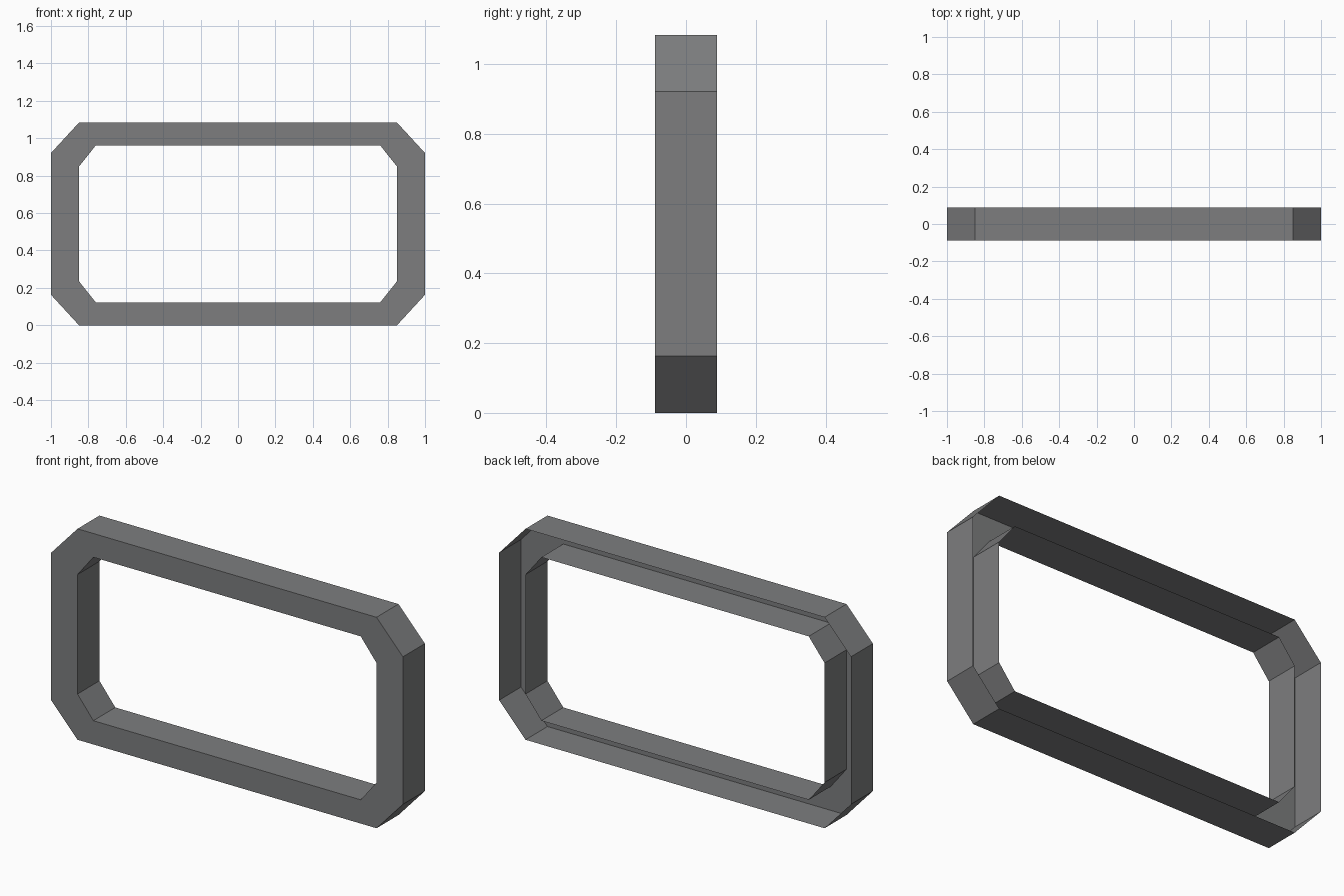
import bpy
import bmesh

cube = bpy.data.objects.get("Cube")
if cube:
    bpy.data.objects.remove(cube, do_unlink=True)

HEIGHT = 1.084
DEPTH = 0.178

grey = bpy.data.materials.new("mid_grey")
grey.use_nodes = True
color = (0.205, 0.208, 0.212, 1)
grey.diffuse_color = color
grey.node_tree.nodes["Principled BSDF"].inputs["Base Color"].default_value = color


def octagon(half_w, half_h, cut_x, cut_z):
    """Rectangle with cut corners, counter-clockwise seen from the front."""
    points = []
    for sx, sz in ((1, -1), (1, 1), (-1, 1), (-1, -1)):
        pair = [(sx * (half_w - cut_x), sz * half_h),
                (sx * half_w, sz * (half_h - cut_z))]
        points += pair if sx * sz < 0 else pair[::-1]
    return [(x, z + HEIGHT / 2) for x, z in points]


def ring(bm, outline, y):
    return [bm.verts.new((x, y, z)) for x, z in outline]


def band(bm, a, b):
    """Join two rings with a strip of quads."""
    for i in range(len(a)):
        j = (i + 1) % len(a)
        bm.faces.new((a[i], a[j], b[j], b[i]))


# Hollow frame: outer wall, flat front and inner wall, open at the back
outer = octagon(1.0, HEIGHT / 2, 0.15, 0.163)
inner = octagon(0.85, HEIGHT / 2 - 0.122, 0.09, 0.113)
bm = bmesh.new()
rings = [ring(bm, outline, y) for outline, y in (
    (outer, DEPTH / 2), (outer, -DEPTH / 2),
    (inner, -DEPTH / 2), (inner, DEPTH / 2))]
for a, b in zip(rings, rings[1:]):
    band(bm, b, a)

# Turn the shell so its front faces -y
bm.normal_update()
front = [f for f in bm.faces if abs(f.normal.y) > 0.9]
if front[0].normal.y > 0:
    bmesh.ops.reverse_faces(bm, faces=bm.faces[:])

mesh = bpy.data.meshes.new("frame")
bm.to_mesh(mesh)
bm.free()
mesh.materials.append(grey)
frame = bpy.data.objects.new("frame", mesh)
bpy.context.scene.collection.objects.link(frame)
